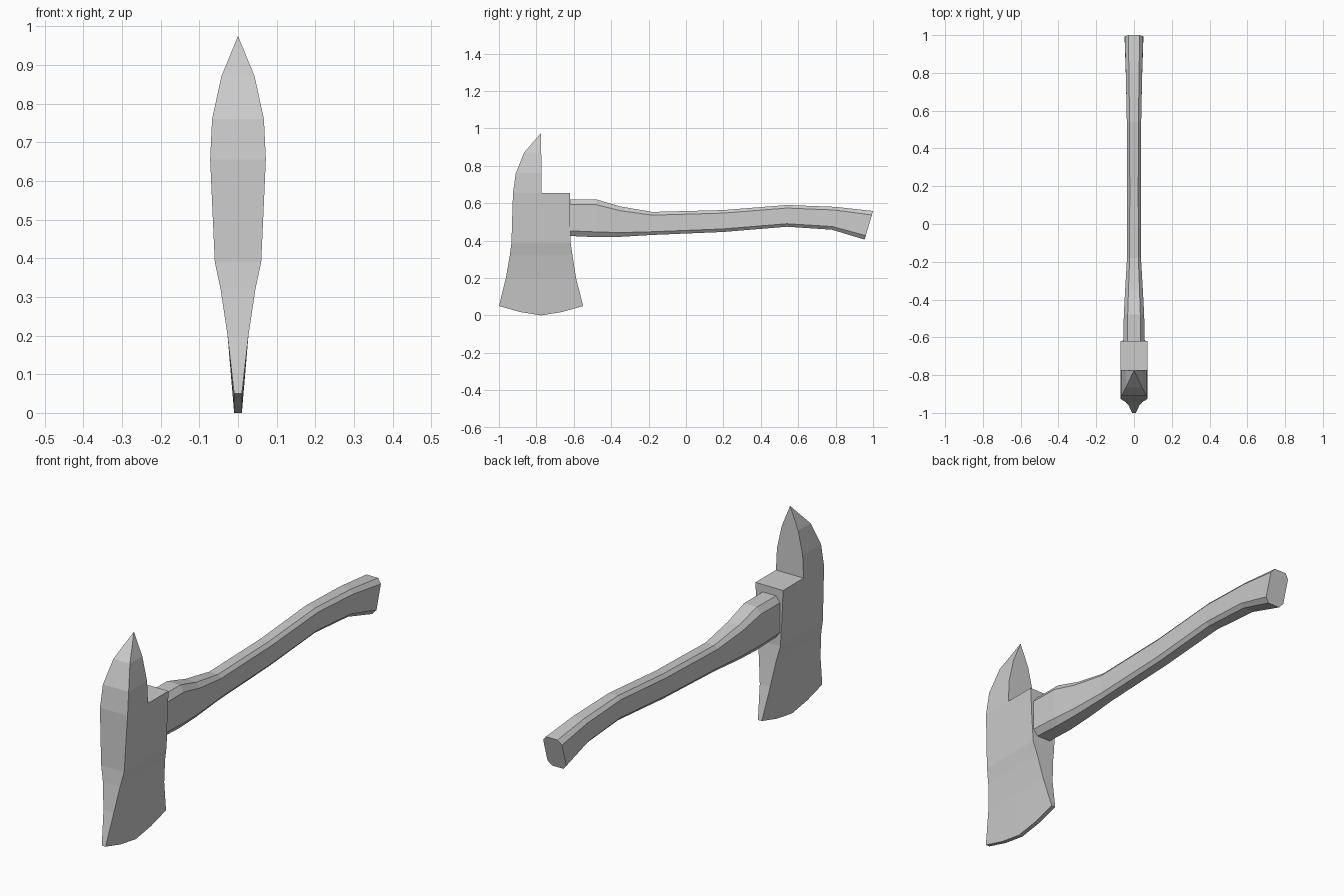
import bpy, bmesh

if "Cube" in bpy.data.objects:
    bpy.data.objects.remove(bpy.data.objects["Cube"])


def loft(name, rings):
    """Skin a closed solid through matching rings of points."""
    bm = bmesh.new()
    loops = [[bm.verts.new(p) for p in r] for r in rings]
    for a, b in zip(loops, loops[1:]):
        n = len(a)
        for i in range(n):
            j = (i + 1) % n
            bm.faces.new((a[i], a[j], b[j], b[i]))
    return bm, loops


def finish(name, bm):
    bmesh.ops.remove_doubles(bm, verts=bm.verts, dist=0.0005)
    bmesh.ops.recalc_face_normals(bm, faces=bm.faces)
    mesh = bpy.data.meshes.new(name)
    bm.to_mesh(mesh)
    bm.free()
    obj = bpy.data.objects.new(name, mesh)
    bpy.context.collection.objects.link(obj)
    return obj


# Axe head: level sections (z, front y, back y, half width), five columns per side
sections = [
    (0.05, -1.0, -0.55, 0.010), (0.20, -0.963, -0.588, 0.027),
    (0.32, -0.942, -0.607, 0.045), (0.39, -0.933, -0.617, 0.060),
    (0.50, -0.93, -0.62, 0.065), (0.655, -0.925, -0.62, 0.072),
    (0.655, -0.925, -0.772, 0.072), (0.76, -0.91, -0.773, 0.067),
    (0.87, -0.866, -0.774, 0.043), (0.975, -0.775, -0.775, 0.0),
]
drop = [0, 0.032, 0.05, 0.032, 0]   # curve of the cutting edge
rings = []
for k, (z, yf, yb, w) in enumerate(sections):
    col = [(yf + (yb - yf) * i / 4, z - (drop[i] if k == 0 else 0)) for i in range(5)]
    rings.append([(w, y, h) for y, h in col] + [(-w, y, h) for y, h in reversed(col)])
bm, loops = loft("axe_head", rings)
edge = loops[0]
for i in range(4):
    bm.faces.new((edge[i], edge[i + 1], edge[8 - i], edge[9 - i]))
finish("axe_head", bm)

# Handle: chamfered sections (top y, bottom y, top z, bottom z, half width)
stations = [
    (-0.63, -0.63, 0.62, 0.425, 0.056), (-0.48, -0.48, 0.62, 0.418, 0.054),
    (-0.35, -0.35, 0.582, 0.42, 0.047), (-0.18, -0.18, 0.553, 0.43, 0.037),
    (0.20, 0.20, 0.563, 0.446, 0.036), (0.54, 0.54, 0.59, 0.474, 0.038),
    (0.80, 0.78, 0.58, 0.458, 0.043), (1.0, 0.955, 0.558, 0.405, 0.049),
]
rings = []
for yt, yb, zt, zb, w in stations:
    right = [(0.62, 0), (1, 0.14), (1, 0.86), (0.62, 1)]
    outline = right + [(-s, t) for s, t in reversed(right)]
    rings.append([(w * s, yb + (yt - yb) * t, zb + (zt - zb) * t) for s, t in outline])
bm, loops = loft("handle", rings)
bm.faces.new(loops[0])
bm.faces.new(loops[-1])
finish("handle", bm)
